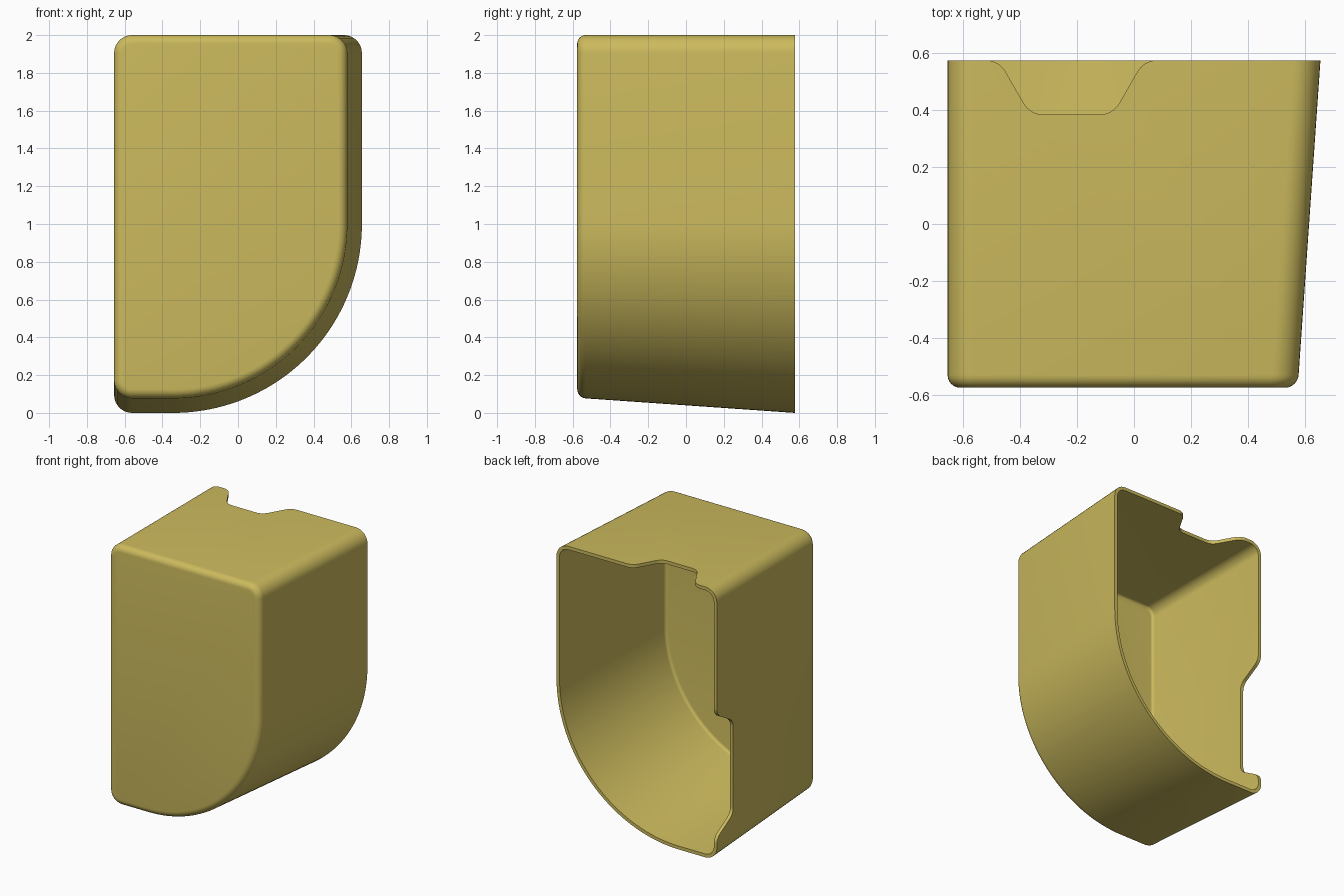
import bpy, bmesh, math
from mathutils import Vector

if "Cube" in bpy.data.objects:
    bpy.data.objects.remove(bpy.data.objects["Cube"])

BACK, FRONT = 0.576, -0.576   # open rear, closed front
WALL = 0.025                  # shell thickness
EDGE = 0.045                  # rounding of the front edge

mat = bpy.data.materials.new("mustard_yellow")
mat.diffuse_color = (0.60, 0.49, 0.11, 1.0)
mat.use_nodes = True
mat.node_tree.nodes["Principled BSDF"].inputs["Base Color"].default_value = mat.diffuse_color


def arc(cx, cz, r, a0, a1, n):
    return [(cx + r * math.cos(math.radians(a0 + (a1 - a0) * i / n)),
             cz + r * math.sin(math.radians(a0 + (a1 - a0) * i / n))) for i in range(n + 1)]


def outline(y, inset):
    """Section at depth y: right and bottom taper towards the front."""
    e = 0.08 * (BACK - y) / (BACK - FRONT)
    left, top = -0.656 + inset, 2.0 - inset
    right, bottom = 0.656 - e - inset, e + inset
    r = 0.095 - inset
    return (arc(left + r, bottom + r, r, 180, 270, 8)
            + arc(-0.344, 1.0, 1.0 - e - inset, 270, 360, 40)
            + arc(right - r, top - r, r, 0, 90, 8)
            + arc(left + r, top - r, r, 90, 180, 8))


def stations(y_front, radius, inset):
    """Depth and inset pairs from the rounded front edge to the rear rim."""
    s = []
    for i in range(7):
        a = math.radians(90 * i / 6)
        s.append((y_front + radius * (1 - math.sin(a)), inset + radius * (1 - math.cos(a))))
    return [(BACK, inset)] + s


# Hollow bin body: outer skin, rear rim, inner skin
bm = bmesh.new()
skins = []
for y_front, radius, inset in ((FRONT, EDGE, 0.0), (FRONT + WALL, EDGE - WALL, WALL)):
    loops = [[bm.verts.new((x, y, z)) for x, z in outline(y, ins)]
             for y, ins in stations(y_front, radius, inset)]
    bm.faces.new(loops[-1])
    skins.append(loops)


def bridge(a, b):
    for i in range(len(a)):
        j = (i + 1) % len(a)
        bm.faces.new((a[i], a[j], b[j], b[i]))


for loops in skins:
    for a, b in zip(loops, loops[1:]):
        bridge(a, b)
bridge(skins[0][0], skins[1][0])
bmesh.ops.recalc_face_normals(bm, faces=bm.faces)
me = bpy.data.meshes.new("bin_shell")
bm.to_mesh(me)
bm.free()
me.materials.append(mat)
shell = bpy.data.objects.new("bin_shell", me)
bpy.context.collection.objects.link(shell)


def rounded(points, radius, n=8):
    """Fillet the inner corners of an open polyline."""
    out = [points[0]]
    for p, c, q in zip(points, points[1:], points[2:]):
        p, c, q = Vector(p), Vector(c), Vector(q)
        u, v = (p - c).normalized(), (q - c).normalized()
        half = u.angle(v) / 2
        centre = c + (u + v).normalized() * radius / math.sin(half)
        s, t = c + u * radius / math.tan(half) - centre, c + v * radius / math.tan(half) - centre
        for i in range(n + 1):
            out.append(tuple(centre + s.lerp(t, i / n).normalized() * radius))
    return out + [points[-1]]


def notch(name, centre, half_floor, place, depths):
    """Cut a trapezoid notch with rounded corners into the rear rim."""
    floor, w = BACK - 0.191, half_floor + 0.11
    pts = rounded([(centre - w - 0.15, BACK), (centre - w, BACK), (centre - half_floor, floor),
                   (centre + half_floor, floor), (centre + w, BACK), (centre + w + 0.15, BACK)], 0.08)
    pts = pts[1:-1]
    pts = [(pts[0][0], BACK + 0.1)] + pts + [(pts[-1][0], BACK + 0.1)]
    b = bmesh.new()
    ends = [[b.verts.new(place(s, y, d)) for s, y in pts] for d in depths]
    for ring in ends:
        b.faces.new(ring)
    for i in range(len(pts)):
        j = (i + 1) % len(pts)
        b.faces.new((ends[0][i], ends[0][j], ends[1][j], ends[1][i]))
    bmesh.ops.recalc_face_normals(b, faces=b.faces)
    m = bpy.data.meshes.new(name)
    b.to_mesh(m)
    b.free()
    m.materials.append(mat)
    cutter = bpy.data.objects.new(name, m)
    bpy.context.collection.objects.link(cutter)
    cutter.hide_render = True
    mod = shell.modifiers.new(name, 'BOOLEAN')
    mod.operation, mod.solver, mod.object = 'DIFFERENCE', 'EXACT', cutter
    bpy.context.view_layer.objects.active = shell
    bpy.ops.object.modifier_apply(modifier=name)
    bpy.data.objects.remove(cutter)


# Notches in the top wall and the left wall
notch("top_notch", -0.22, 0.145, lambda s, y, d: (s, y, d), (1.9, 2.1))
notch("side_notch", 0.62, 0.345, lambda s, y, d: (d, y, s), (-0.76, -0.58))

bpy.ops.object.select_all(action='DESELECT')
shell.select_set(True)
bpy.context.view_layer.objects.active = shell
bpy.ops.object.shade_smooth_by_angle(angle=math.radians(30))
